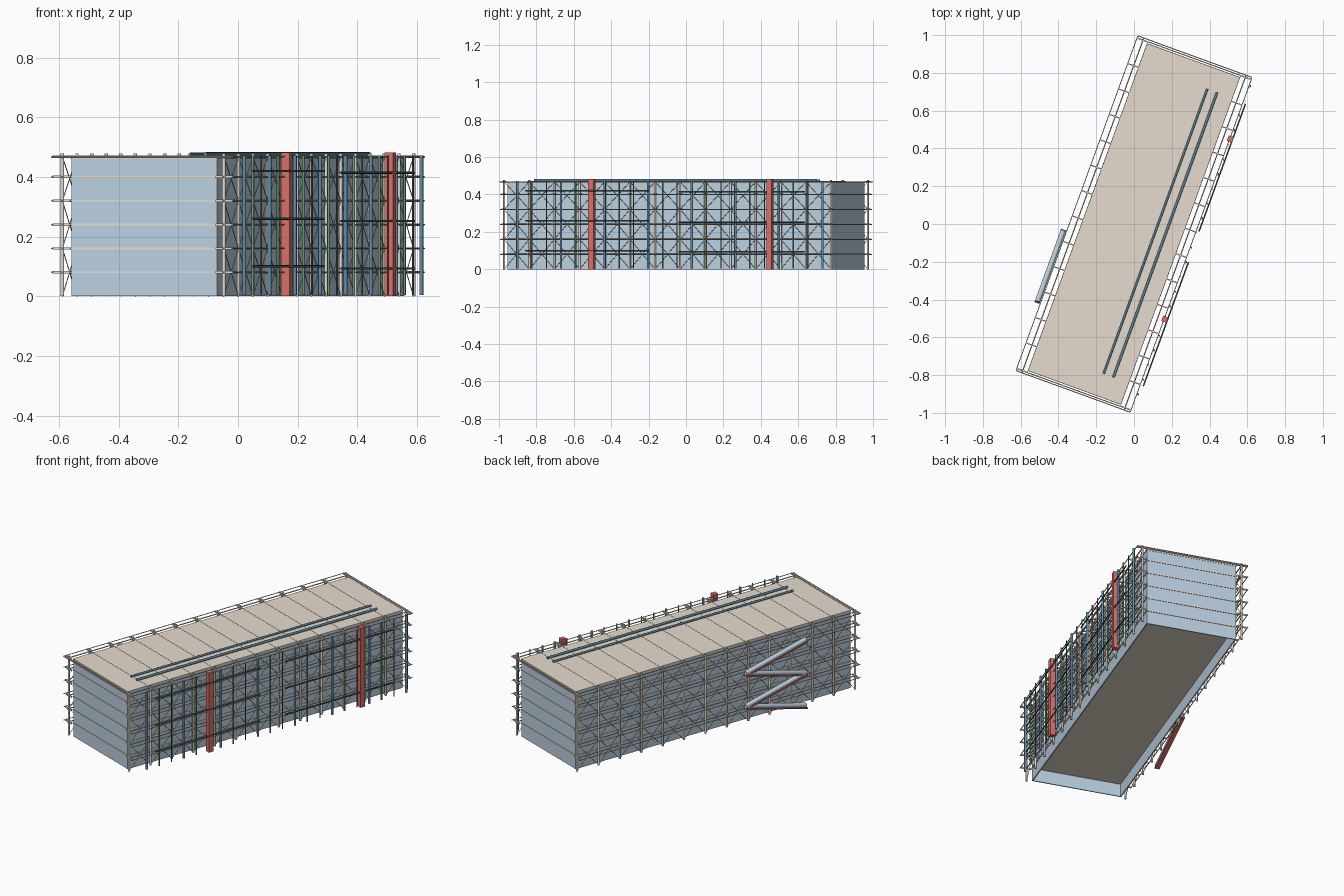
import bpy, bmesh, math
from mathutils import Matrix, Vector

if "Cube" in bpy.data.objects:
    bpy.data.objects.remove(bpy.data.objects["Cube"])

# The building is modelled along local y, then turned 20 degrees
TURN = Matrix.Rotation(math.radians(-20), 4, 'Z')
COLOURS = {
    "glass_blue": (0.50, 0.64, 0.75), "beige": (0.80, 0.72, 0.62),
    "red": (0.70, 0.16, 0.13), "duct_blue": (0.12, 0.27, 0.40),
    "duct_green": (0.16, 0.33, 0.20), "dark": (0.08, 0.15, 0.17),
    "roof_blue": (0.10, 0.22, 0.31), "steel": (0.55, 0.53, 0.50),
    "tube": (0.48, 0.62, 0.72),
}
MATS = {}
for key, c in COLOURS.items():
    MATS[key] = bpy.data.materials.new(key)
    MATS[key].diffuse_color = (*c, 1)


def box(x0, x1, y0, y1, z0, z1):
    def add(bm):
        m = Matrix.Translation(((x0 + x1) / 2, (y0 + y1) / 2, (z0 + z1) / 2))
        m = m @ Matrix.Diagonal((x1 - x0, y1 - y0, z1 - z0, 1))
        bmesh.ops.create_cube(bm, size=1, matrix=m)
    return add


def rod(a, b, r, sides=8):
    def add(bm):
        p, q = Vector(a), Vector(b)
        rot = (q - p).to_track_quat('Z', 'Y').to_matrix().to_4x4()
        bmesh.ops.create_cone(bm, cap_ends=True, segments=sides, radius1=r, radius2=r,
                              depth=(q - p).length, matrix=Matrix.Translation((p + q) / 2) @ rot)
    return add


def part(name, colour, pieces, smooth=False):
    bm = bmesh.new()
    for add in pieces:
        add(bm)
    bm.transform(TURN)
    me = bpy.data.meshes.new(name)
    bm.to_mesh(me)
    bm.free()
    me.materials.append(MATS[colour])
    ob = bpy.data.objects.new(name, me)
    bpy.context.collection.objects.link(ob)
    if smooth:
        bpy.ops.object.select_all(action='DESELECT')
        ob.select_set(True)
        bpy.context.view_layer.objects.active = ob
        bpy.ops.object.shade_smooth_by_angle(angle=math.radians(50))
    return ob


HX, HY, H = 0.26, 0.92, 0.47          # half width, half length, roof height
CX, OX = 0.288, 0.322                 # column line and outer tie line
STEP = 0.08
LEVELS = [STEP * k for k in range(1, 6)] + [0.467]
FRAMES = [-0.93 + 1.86 * i / 13 for i in range(14)]
SIDES = (-1, 1)

# Glazed walls, open at the bottom
part("glass_walls", "glass_blue",
     [box(min(s * HX, s * (HX - .006)), max(s * HX, s * (HX - .006)), -HY, HY, 0, .465) for s in SIDES] +
     [box(-HX + .006, HX - .006, min(s * HY, s * (HY - .006)), max(s * HY, s * (HY - .006)), 0, .465)
      for s in SIDES])

# Floor slabs, their edges just proud of the glass, and the roof
part("floor_slabs", "beige", [box(-HX - .003, HX + .003, -HY - .003, HY + .003, z - .003, z + .003)
                              for z in LEVELS[:-1]])
part("roof_slab", "beige", [box(-HX - .002, HX + .002, -HY - .002, HY + .002, .462, H)])
part("roof_ribs", "beige", [box(-HX, HX, y - .002, y + .002, H - .002, H + .0012) for y in FRAMES[1:-1]])

# Main columns and brackets on both long sides
part("columns", "beige", [rod((s * CX, y, 0), (s * CX, y, .478), .006) for s in SIDES for y in FRAMES], True)
part("floor_brackets", "beige",
     [box(min(s * HX, s * OX), max(s * HX, s * OX), y - .003, y + .003, z - .004, z + .004)
      for s in SIDES for y in FRAMES for z in LEVELS])

# Horizontal rails along the long sides and across the ends at the roof
part("side_rails", "beige",
     [rod((s * x, -.94, z), (s * x, .94, z), r, 6) for s in SIDES for z in LEVELS
      for x, r in ((CX, .0035), (OX, .0025))])
part("end_rails", "beige", [rod((-OX, s * y, .467), (OX, s * y, .467), .003, 6)
                            for s in SIDES for y in (.932, .943)])

# Cross bracing, each cross two floors high
braces = []
for s in SIDES:
    for y0, y1 in zip(FRAMES, FRAMES[1:]):
        for k in range(3):
            z0, z1 = k * 2 * STEP, min((k + 1) * 2 * STEP, .467)
            braces += [rod((s * CX, y0, z0), (s * CX, y1, z1), .0016, 5),
                       rod((s * CX, y1, z0), (s * CX, y0, z1), .0016, 5)]
part("cross_braces", "steel", braces)

# Lift shafts on the service side
part("lift_shafts", "red", [box(.311, .341, y - .015, y + .015, 0, .482) for y in (-.418, .597)])

# Vertical service ducts
ducts = {"duct_blue": [], "duct_green": [], "dark": []}
for i in range(22):
    y = -.84 + i * 1.736 / 21
    key, r = (("duct_blue", .0065), ("duct_green", .0045), ("dark", .0028))[i % 3]
    if min(abs(y + .418), abs(y - .597)) > .022:
        ducts[key].append(rod((.328, y, .004), (.328, y, .472), r, 10))
for key, pieces in ducts.items():
    part("vertical_pipes_" + key, key, pieces, True)

# Horizontal service pipes in two groups
part("horizontal_pipes", "dark",
     [rod((.34, -.79, z), (.34, -.09, z), .0038) for z in (.10, .26, .42)] +
     [rod((.337, .08, z), (.337, .80, z), .0038) for z in (.093, .252, .414)], True)

# Roof pipes
part("roof_pipes", "roof_blue", [rod((.12, -.80, .475), (.12, .805, .475), .006, 10),
                                 rod((.175, -.80, .476), (.175, .805, .476), .007, 10)], True)

# Zigzag escalator: glazed tubes with red undersides
Y0, Y1, EX = -.562, -.162, -.34
stops = [(Y0, .022), (Y1, .122), (Y0, .22), (Y1, .322), (Y0, .42)]
part("escalator_tubes", "tube", [rod((EX, a[0], a[1]), (EX, b[0], b[1]), .014, 12)
                                 for a, b in zip(stops, stops[1:])], True)


def tray(a, b):
    def add(bm):
        dy, dz = b[0] - a[0], b[1] - a[1]
        m = Matrix.Translation((EX, (a[0] + b[0]) / 2, (a[1] + b[1]) / 2 - .014))
        m = m @ Matrix.Rotation(math.atan(dz / dy), 4, 'X')
        m = m @ Matrix.Diagonal((.028, math.hypot(dy, dz) + .012, .007, 1))
        bmesh.ops.create_cube(bm, size=1, matrix=m)
    return add


part("escalator_undersides", "red", [tray(a, b) for a, b in zip(stops, stops[1:])])

for m in bpy.data.materials:
    if m.users and not m.is_grease_pencil:
        m.use_nodes = True
        m.node_tree.nodes["Principled BSDF"].inputs["Base Color"].default_value = m.diffuse_color
